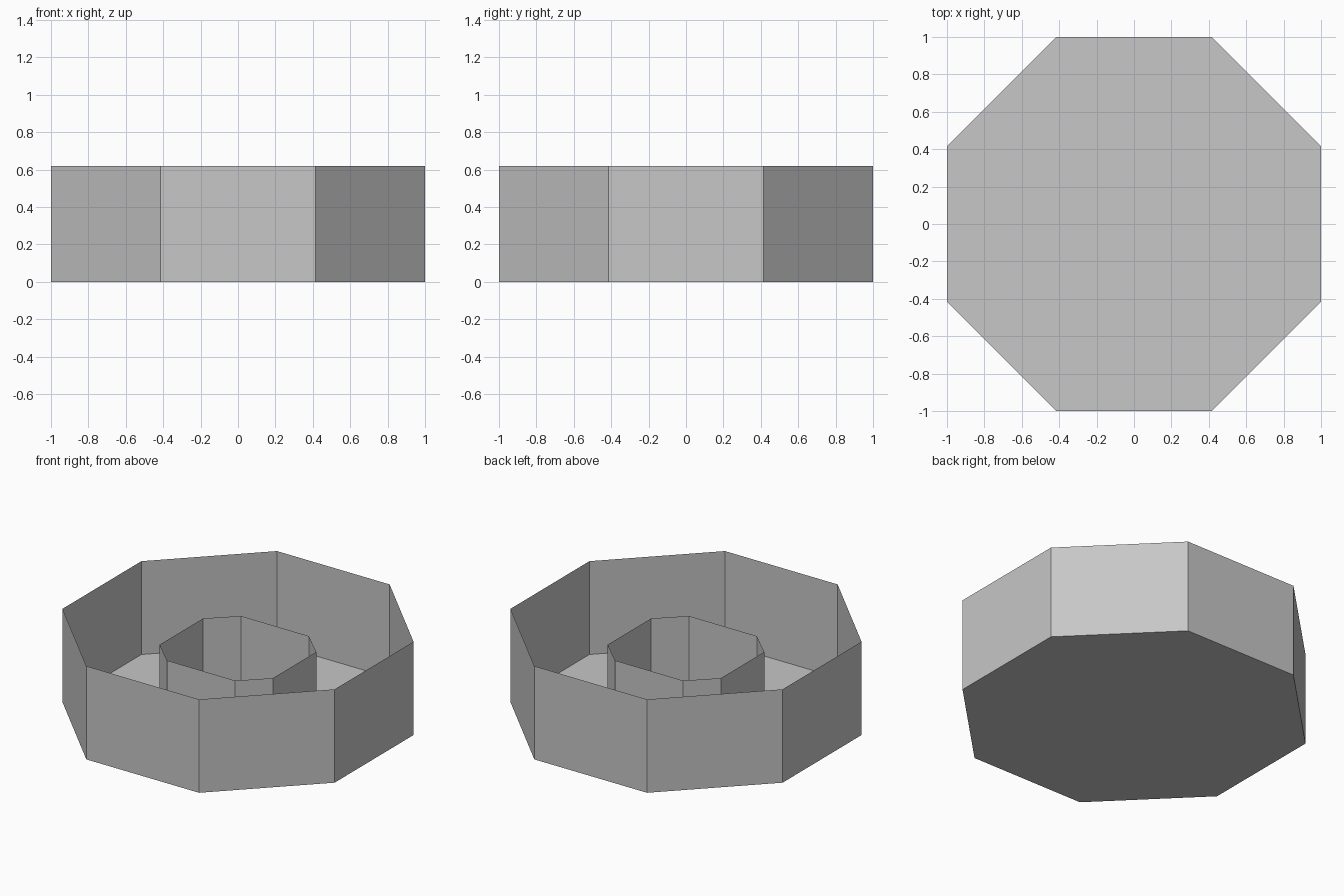
import bpy
import bmesh
import math

if "Cube" in bpy.data.objects:
    bpy.data.objects.remove(bpy.data.objects["Cube"])

grey = bpy.data.materials.new("plain_grey")
grey.diffuse_color = (0.57, 0.57, 0.57, 1.0)
grey.use_nodes = True
grey.node_tree.nodes["Principled BSDF"].inputs["Base Color"].default_value = grey.diffuse_color


def chamfered_outline(half_x, half_y, flat_x, flat_y):
    """Eight corners of a rectangle with cut corners, counter-clockwise."""
    quarter = [(half_x, flat_y), (flat_x, half_y)]
    half = quarter + [(-x, y) for x, y in reversed(quarter)]
    return half + [(-x, -y) for x, y in half]


def sheet_walls(name, outline, height, floor=False):
    """Thin upright walls around an outline, with an optional floor."""
    bm = bmesh.new()
    low = [bm.verts.new((x, y, 0)) for x, y in outline]
    high = [bm.verts.new((x, y, height)) for x, y in outline]
    n = len(outline)
    for i in range(n):
        j = (i + 1) % n
        bm.faces.new((low[i], low[j], high[j], high[i]))
    if floor:
        bm.faces.new(list(reversed(low)))
    mesh = bpy.data.meshes.new(name)
    bm.to_mesh(mesh)
    bm.free()
    mesh.materials.append(grey)
    obj = bpy.data.objects.new(name, mesh)
    bpy.context.collection.objects.link(obj)
    return obj


# Outer basin: regular octagon with a floor
side = math.tan(math.pi / 8)
sheet_walls("outer_basin", chamfered_outline(1, 1, side, side), 0.62, floor=True)

# Inner ring: lower open wall standing on the floor
sheet_walls("inner_ring", chamfered_outline(0.416, 0.387, 0.25, 0.228), 0.467)
